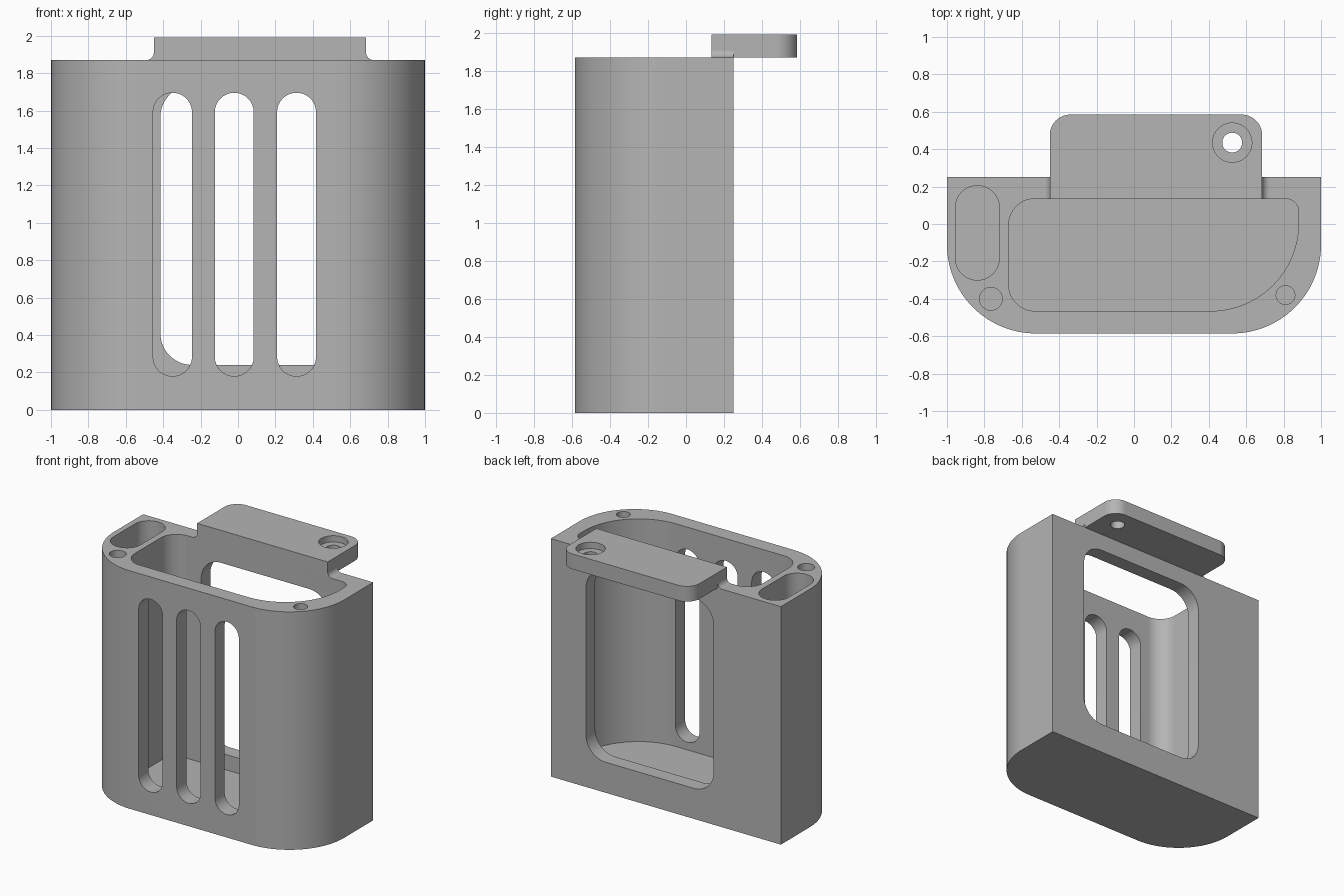
import bpy
import bmesh
import math
from mathutils import Vector

if "Cube" in bpy.data.objects:
    bpy.data.objects.remove(bpy.data.objects["Cube"], do_unlink=True)

GREY = (0.46, 0.46, 0.46, 1)
grey = bpy.data.materials.new("plain grey")
grey.use_nodes = True
grey.diffuse_color = GREY
grey.node_tree.nodes["Principled BSDF"].inputs["Base Color"].default_value = GREY

BACK, FRONT, TOP, TAB_TOP, FLOOR = 0.25, -0.585, 1.87, 1.99, 0.12
WALL_BACK = 0.135          # inner face of the back wall
TAB_L, TAB_R = -0.45, 0.685


def rounded(corners, steps=16):
    """Outline from (u, v, radius) corners, each rounded by its own radius."""
    pts = []
    for i, (u, v, r) in enumerate(corners):
        p = Vector((u, v))
        to_prev = (Vector(corners[i - 1][:2]) - p).normalized()
        to_next = (Vector(corners[(i + 1) % len(corners)][:2]) - p).normalized()
        centre = p + r * (to_prev + to_next)
        for k in range(steps + 1 if r else 1):
            t = math.pi / 2 * k / steps
            q = centre - r * (to_next * math.cos(t) + to_prev * math.sin(t))
            if not pts or (q - pts[-1]).length > 1e-4:
                pts.append(q)
    if (pts[0] - pts[-1]).length < 1e-4:
        pts.pop()
    return pts


def slot(u0, u1, v0, v1, r):
    return rounded([(u0, v0, r), (u1, v0, r), (u1, v1, r), (u0, v1, r)])


def disc(u, v, r):
    return slot(u - r, u + r, v - r, v + r, r)


def prism(name, pts, a, b, axis="z"):
    """Extrude an outline from a to b along z (plan) or y (elevation)."""
    bm = bmesh.new()
    place = (lambda p, w: (p[0], p[1], w)) if axis == "z" else (lambda p, w: (p[0], w, p[1]))
    low, high = [[bm.verts.new(place(p, w)) for p in pts] for w in (a, b)]
    bm.faces.new(low)
    bm.faces.new(high)
    for i in range(len(pts)):
        bm.faces.new((low[i - 1], low[i], high[i], high[i - 1]))
    bmesh.ops.recalc_face_normals(bm, faces=bm.faces[:])
    mesh = bpy.data.meshes.new(name)
    bm.to_mesh(mesh)
    bm.free()
    mesh.materials.append(grey)
    obj = bpy.data.objects.new(name, mesh)
    bpy.context.collection.objects.link(obj)
    return obj


def activate(obj):
    bpy.ops.object.select_all(action="DESELECT")
    obj.select_set(True)
    bpy.context.view_layer.objects.active = obj


def cut(obj, *shape):
    cutter = prism("cutter", *shape)
    cutter.hide_render = True
    mod = obj.modifiers.new("cut", "BOOLEAN")
    mod.operation, mod.solver, mod.object = "DIFFERENCE", "EXACT", cutter
    activate(obj)
    bpy.ops.object.modifier_apply(modifier=mod.name)
    bpy.data.objects.remove(cutter, do_unlink=True)


# Holder body with large rounded front corners
body = prism("holder_body", rounded([(-1, FRONT, 0.475), (1, FRONT, 0.475),
                                     (1, BACK, 0), (-1, BACK, 0)], 24), 0, TOP)

# Main compartment, open at the top
cut(body, rounded([(-0.67, -0.465, 0.14), (0.88, -0.465, 0.47),
                   (0.88, WALL_BACK, 0.07), (-0.67, WALL_BACK, 0.14)], 24), FLOOR, 2.2)

# Side pocket and two small holes in the rim
cut(body, slot(-0.955, -0.72, -0.3, 0.205, 0.1175), FLOOR, 2.2)
cut(body, disc(-0.765, -0.4, 0.061), 1.5, 2.2)
cut(body, disc(0.81, -0.38, 0.05), 1.5, 2.2)

# Three upright slots through the front wall
for x in (-0.35, -0.02, 0.313):
    cut(body, slot(x - 0.104, x + 0.104, 0.18, 1.695, 0.104), -0.8, -0.2, "y")

# Window through the back wall
cut(body, slot(-0.415, 0.695, 0.24, 1.735, 0.17), 0, 0.5, "y")

# Mounting tab with a counterbored screw hole
tab = prism("mounting_tab", rounded([(TAB_L, WALL_BACK, 0), (TAB_R, WALL_BACK, 0),
                                     (TAB_R, 0.585, 0.11), (TAB_L, 0.585, 0.11)]), TOP, TAB_TOP)
cut(tab, disc(0.525, 0.435, 0.053), 1.7, 2.2)
cut(tab, disc(0.525, 0.435, 0.105), 1.94, 2.2)

# Small fillets where the tab meets the rim
parts = [body, tab]
R = 0.04
for name, x, side in (("left_fillet", TAB_R, 1), ("right_fillet", TAB_L, -1)):
    arc = [(x + side * R * (1 - math.sin(t)), TOP + R * (1 - math.cos(t)))
           for t in (math.pi / 2 * k / 10 for k in range(11))]
    parts.append(prism(name, [(x, TOP)] + arc, WALL_BACK, BACK, "y"))

# Smooth curves, crisp edges
for part in parts:
    activate(part)
    bpy.ops.object.shade_smooth_by_angle(angle=math.radians(30))
